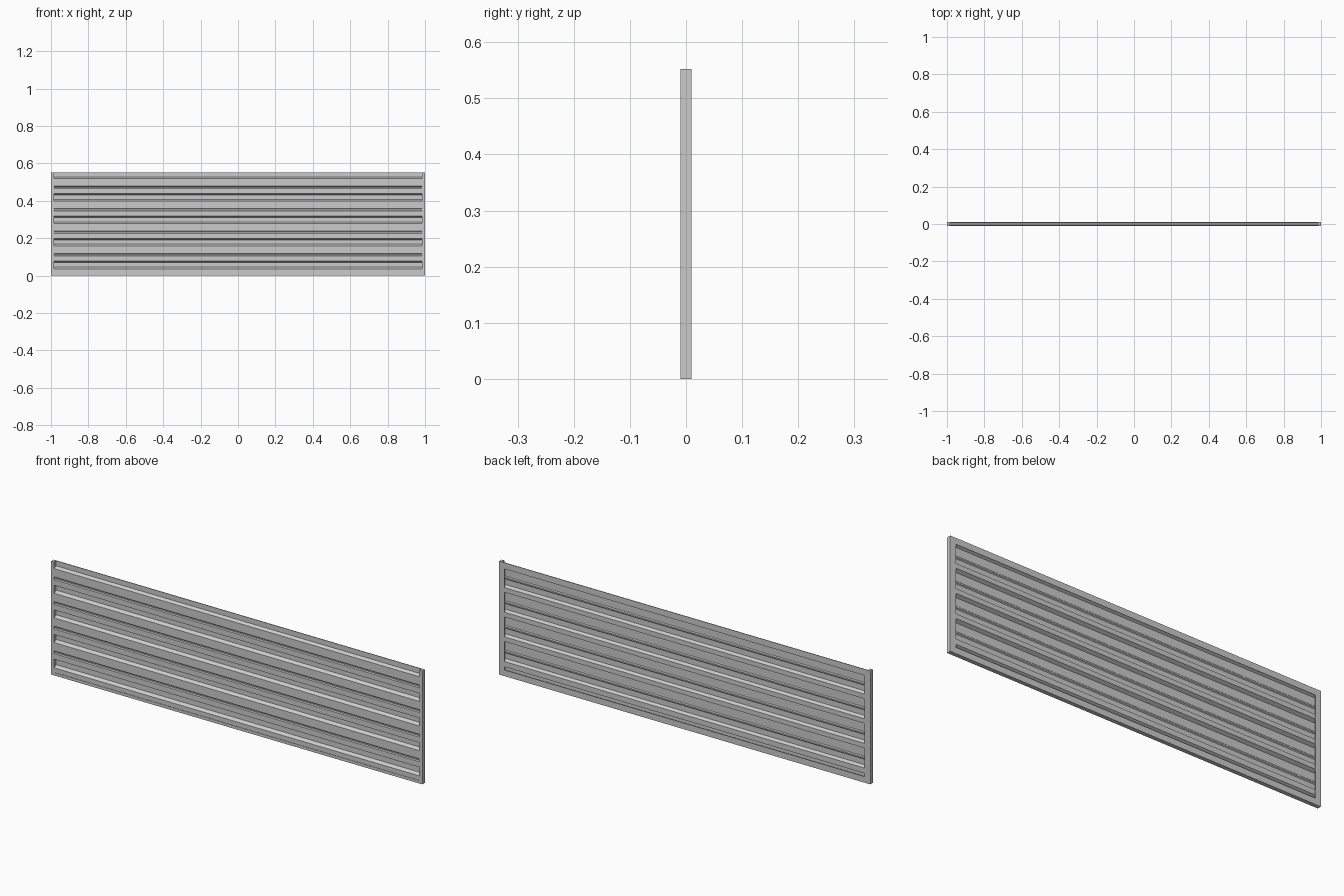
import bpy, bmesh

if "Cube" in bpy.data.objects:
    bpy.data.objects.remove(bpy.data.objects["Cube"])

FRONT, BACK, T = -0.008, 0.0095, 0.0015


def box(name, x0, x1, y0, y1, z0, z1):
    bm = bmesh.new()
    bmesh.ops.create_cube(bm, size=1)
    for v in bm.verts:
        v.co.x = (x0, x1)[v.co.x > 0]
        v.co.y = (y0, y1)[v.co.y > 0]
        v.co.z = (z0, z1)[v.co.z > 0]
    return finish(name, bm)


def finish(name, bm):
    bmesh.ops.recalc_face_normals(bm, faces=bm.faces)
    me = bpy.data.meshes.new(name)
    bm.to_mesh(me)
    bm.free()
    ob = bpy.data.objects.new(name, me)
    bpy.context.collection.objects.link(ob)
    return ob


# Corrugated sheet: profile in (y, z), listed upwards
valley = BACK - T
prof = [(FRONT, 0.012), (FRONT, 0.036), (valley, 0.045)]
for i in range(4):
    z = 0.075 + 0.12 * i
    prof += [(valley, z - 0.004), (FRONT, z + 0.003),
             (FRONT, z + 0.030), (FRONT + 0.004, z + 0.034),
             (FRONT + 0.004, z + 0.040), (FRONT, z + 0.044),
             (FRONT, z + 0.084), (valley, z + 0.093)]
prof.append((valley, 0.545))

# Closed section of constant depth, extruded along x
bm = bmesh.new()
outline = prof + [(y + T, z) for y, z in reversed(prof)]
face = bm.faces.new([bm.verts.new((-0.985, y, z)) for y, z in outline])
ext = bmesh.ops.extrude_face_region(bm, geom=[face])
verts = [g for g in ext["geom"] if isinstance(g, bmesh.types.BMVert)]
bmesh.ops.translate(bm, verts=verts, vec=(1.97, 0, 0))
finish("corrugated_sheet", bm)

# End posts and the narrow flanges behind the sheet ends
for side, s in (("left", -1), ("right", 1)):
    a, b = sorted((s * 0.985, s * 1.0))
    box(side + "_post", a, b, -0.01, 0.01, 0, 0.552)
    a, b = sorted((s * 0.97, s * 0.985))
    box(side + "_flange", a, b, BACK - T, 0.01, 0.03, 0.552)

# Top and bottom rails
box("top_rail", -0.985, 0.985, BACK - 2 * T, 0.01, 0.522, 0.552)
box("bottom_rail", -0.985, 0.985, -0.01, 0.01, 0, 0.014)
box("bottom_back_lip", -0.985, 0.985, BACK - T, 0.01, 0, 0.03)
